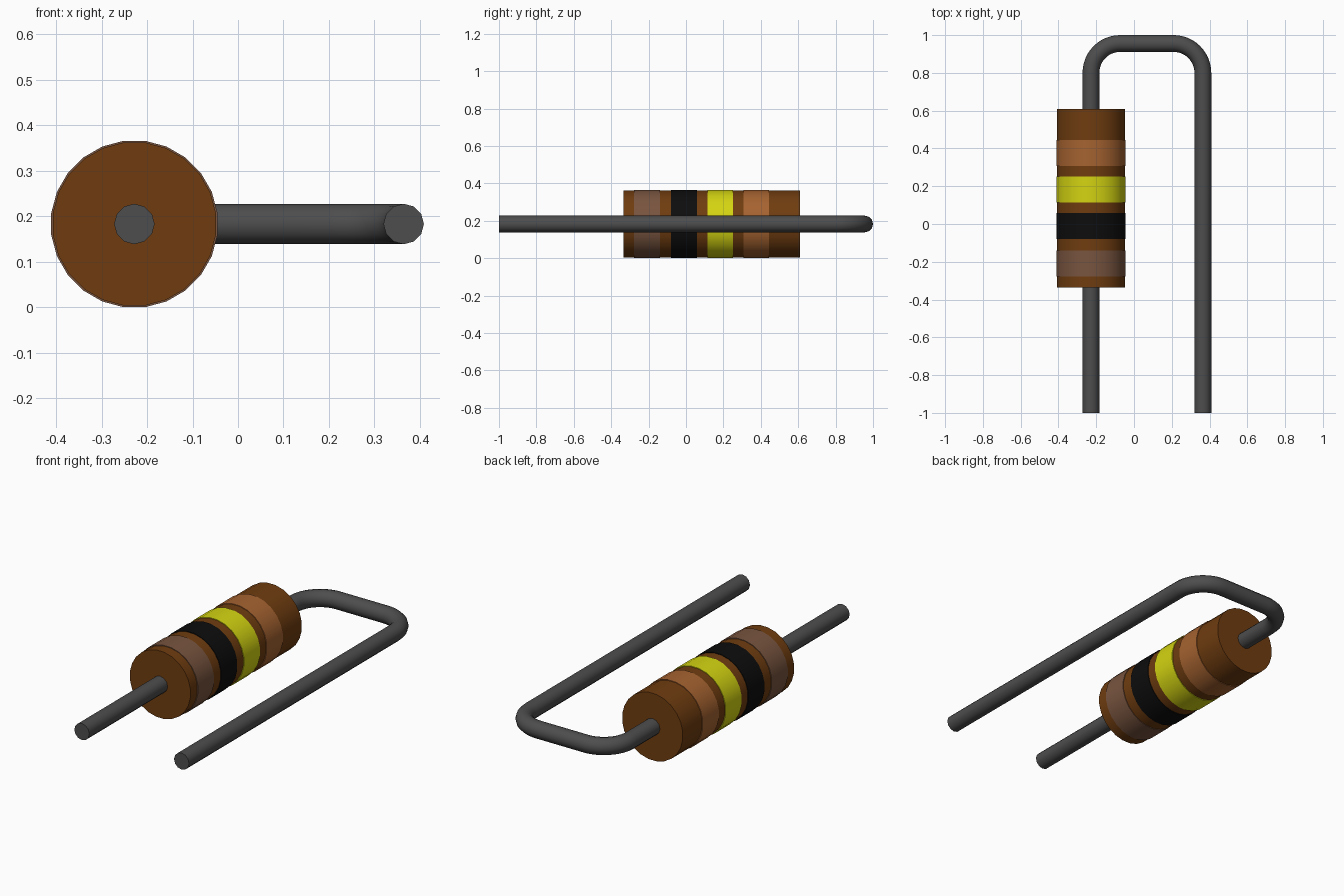
import bpy
from math import pi, sin, cos, radians
from mathutils import Matrix, Vector

cube = bpy.data.objects.get("Cube")
if cube:
    bpy.data.objects.remove(cube, do_unlink=True)


def material(name, rgb):
    mat = bpy.data.materials.new(name)
    mat.use_nodes = True
    color = (*rgb, 1.0)
    mat.diffuse_color = color
    mat.node_tree.nodes["Principled BSDF"].inputs["Base Color"].default_value = color
    return mat


BROWN = material("body brown", (0.16, 0.046, 0.005))
TAUPE = material("taupe band", (0.19, 0.09, 0.05))
BLACK = material("black band", (0.004, 0.004, 0.004))
YELLOW = material("yellow band", (0.66, 0.66, 0.006))
TAN = material("tan band", (0.38, 0.125, 0.03))
METAL = material("dark metal", (0.075, 0.075, 0.075))

AXIS_X, AXIS_Z = -0.228, 0.183
SIDES = 24


def smooth(obj):
    bpy.ops.object.select_all(action="DESELECT")
    obj.select_set(True)
    bpy.context.view_layer.objects.active = obj
    bpy.ops.object.shade_smooth_by_angle(angle=radians(35))


def drum(name, radius, y0, y1, mat):
    """Capped cylinder lying along y, with a flat facet on top."""
    bpy.ops.mesh.primitive_cylinder_add(vertices=SIDES, radius=radius, depth=y1 - y0)
    obj = bpy.context.object
    obj.name = name
    obj.data.transform(Matrix.Rotation(pi / 2, 4, "X") @ Matrix.Rotation(pi / SIDES, 4, "Z"))
    obj.location = (AXIS_X, (y0 + y1) / 2, AXIS_Z)
    obj.data.materials.append(mat)
    smooth(obj)


# Body and its raised colour bands
drum("body", 0.181, -0.335, 0.61, BROWN)
for name, start, mat in (("front_band", -0.277, TAUPE), ("second_band", -0.079, BLACK),
                         ("third_band", 0.114, YELLOW), ("rear_band", 0.308, TAN)):
    drum(name, 0.1845, start, start + 0.137, mat)

# Wire lead: straight through the body, then two rounded corners and back
WIRE, BEND, REAR, RETURN_X = 0.0445, 0.155, 0.9555, 0.3645
path = [Vector((AXIS_X, -1, AXIS_Z))]
for cx, start in ((AXIS_X + BEND, pi), (RETURN_X - BEND, pi / 2)):
    for i in range(13):
        a = start - i * pi / 24
        path.append(Vector((cx + BEND * cos(a), REAR - BEND + BEND * sin(a), AXIS_Z)))
path.append(Vector((RETURN_X, -1, AXIS_Z)))

curve = bpy.data.curves.new("wire_lead", "CURVE")
curve.dimensions = "3D"
curve.bevel_depth = WIRE
curve.bevel_resolution = 4
curve.use_fill_caps = True
spline = curve.splines.new("POLY")
spline.points.add(len(path) - 1)
for point, co in zip(spline.points, path):
    point.co = (*co, 1)
lead = bpy.data.objects.new("wire_lead", curve)
bpy.context.collection.objects.link(lead)
curve.materials.append(METAL)
bpy.ops.object.select_all(action="DESELECT")
lead.select_set(True)
bpy.context.view_layer.objects.active = lead
bpy.ops.object.convert(target="MESH")
smooth(bpy.context.object)
